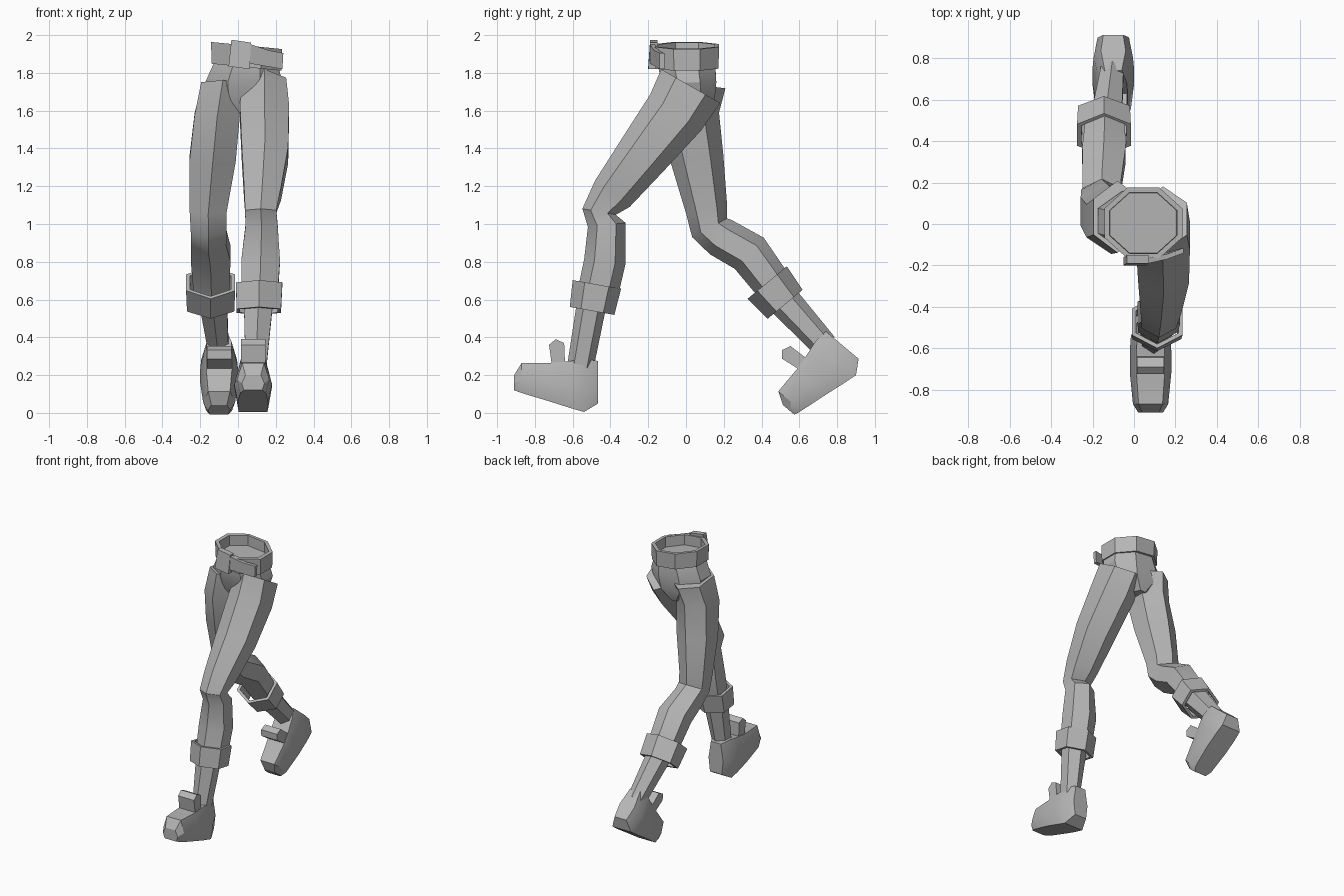
import bpy, bmesh, math
from mathutils import Vector, Matrix

if "Cube" in bpy.data.objects:
    bpy.data.objects.remove(bpy.data.objects["Cube"])

GREY = (0.47, 0.47, 0.47, 1)
grey = bpy.data.materials.new("plain_grey")
grey.use_nodes = True
grey.diffuse_color = GREY
grey.node_tree.nodes["Principled BSDF"].inputs["Base Color"].default_value = GREY


def loft(name, rings, closed=False):
    """Skin a list of rings; cap the ends, or join last to first when closed."""
    bm = bmesh.new()
    loops = [[bm.verts.new(p) for p in ring] for ring in rings]
    count = len(loops[0])
    followers = loops[1:] + loops[:1] if closed else loops[1:]
    for a, b in zip(loops, followers):
        for i in range(count):
            j = (i + 1) % count
            bm.faces.new((a[i], a[j], b[j], b[i]))
    if not closed:
        bm.faces.new(loops[0])
        bm.faces.new(loops[-1])
    bmesh.ops.recalc_face_normals(bm, faces=bm.faces)
    mesh = bpy.data.meshes.new(name)
    bm.to_mesh(mesh)
    bm.free()
    mesh.materials.append(grey)
    ob = bpy.data.objects.new(name, mesh)
    bpy.context.collection.objects.link(ob)
    bpy.ops.object.select_all(action='DESELECT')
    ob.select_set(True)
    bpy.context.view_layer.objects.active = ob
    bpy.ops.object.shade_smooth_by_angle(angle=math.radians(30))


def limb_rings(path, scale=1.0):
    """Six-sided sections square to a path of (x, y, z, depth, width)."""
    centres = [Vector(p[:3]) for p in path]
    rings = []
    for i, (x, y, z, depth, width) in enumerate(path):
        along = centres[min(i + 1, len(path) - 1)] - centres[max(i - 1, 0)]
        ahead = Vector((0, along.z, -along.y)).normalized() * depth / 2 * scale
        aside = Vector((width / math.sqrt(3) * scale, 0, 0))
        angles = [k * math.pi / 3 for k in range(6)]
        rings.append([centres[i] + ahead * math.cos(a) + aside * math.sin(a)
                      for a in angles])
    return rings


def oval(cx, cy, z, rx, ry, slope=0.0):
    """Eight-sided level section, leaning down along x by slope."""
    points = []
    for k in range(8):
        a = (k + 0.5) * math.pi / 4
        x = rx * math.cos(a) * 1.05
        points.append(Vector((cx + x, cy + ry * math.sin(a) * 1.05, z - slope * x)))
    return points


def slab(name, outline, depth):
    """Plate from a front outline pushed back along y."""
    front = [Vector(p) for p in outline]
    loft(name, [front, [p + Vector((0, depth, 0)) for p in front]])


def cuff(name, path):
    """Open rolled band with a wall thickness."""
    outer, inner = limb_rings(path), limb_rings(path, 0.84)
    loft(name, outer + inner[::-1], closed=True)


# Left leg, striding forward
loft("left_trouser_leg", limb_rings([
    (.14, .025, 1.73, .36, .23), (.14, -.055, 1.59, .33, .26),
    (.143, -.23, 1.365, .28, .245), (.13, -.39, 1.16, .23, .195),
    (.12, -.46, 1.065, .18, .165), (.125, -.42, .995, .2, .17),
    (.12, -.43, .8, .22, .205), (.115, -.47, .62, .215, .19)]))
loft("left_ankle", limb_rings([(.11, -.49, .63, .16, .16), (.095, -.56, .24, .14, .11)]))
cuff("left_cuff", [(.112, -.472, .68, .26, .245), (.11, -.497, .54, .24, .235)])

# Right leg, trailing behind
loft("right_trouser_leg", limb_rings([
    (-.08, .035, 1.74, .35, .23), (-.11, .015, 1.58, .32, .24),
    (-.135, .06, 1.34, .28, .245), (-.158, .11, 1.07, .22, .195),
    (-.155, .125, .98, .21, .19), (-.155, .185, .93, .215, .185),
    (-.145, .335, .845, .225, .21), (-.14, .47, .665, .2, .19)]))
loft("right_ankle", limb_rings([(-.135, .485, .63, .18, .15), (-.105, .735, .355, .14, .11)]))
cuff("right_cuff", [(-.145, .43, .69, .27, .26), (-.145, .525, .575, .24, .25)])

# Seat of the trousers
loft("trouser_seat", [oval(.02, .03, 1.57, .05, .09), oval(.025, .025, 1.65, .18, .13),
                      oval(.03, .015, 1.75, .21, .15), oval(.045, .005, 1.83, .18, .155, .1),
                      oval(.045, .005, 1.87, .165, .15, .1)])

# Belt, buckle and loose strap end
loft("belt", [oval(.045, .005, z, .19 * s, .172 * s, .1)
              for z, s in ((1.83, 1), (1.945, 1.02), (1.945, .88), (1.83, .88))], closed=True)
slab("buckle", [(-.05, -.2, 1.835), (.06, -.2, 1.82),
                (.07, -.19, 1.96), (-.035, -.19, 1.975)], .04)
slab("strap_end", [(.06, -.19, 1.85), (.235, -.14, 1.82), (.24, -.14, 1.905),
                   (.16, -.17, 1.92), (.07, -.19, 1.95)], .025)

# Shoes: stations give y, sole height, top height and half width
stations = [(-.91, .12, .2, .06), (-.87, .105, .265, .085), (-.72, .06, .265, .1),
            (-.61, .025, .275, .1), (-.54, .005, .285, .095), (-.465, .05, .275, .06)]
half = [(.8, 0), (1, .45), (.68, 1)]
section = half + [(-u, v) for u, v in reversed(half)]
flap = [(-.71, .25), (-.725, .36), (-.69, .39), (-.645, .37), (-.64, .25)]
heel = Vector((0, -.54, .005))
for side, turn, place in (("left", 0, (.08, -.54, .005)), ("right", 50, (-.1, .9, .2))):
    pose = (Matrix.Translation(place) @ Matrix.Rotation(math.radians(turn), 4, 'X')
            @ Matrix.Translation(-heel))
    loft(side + "_shoe", [[pose @ Vector((u * w, y, low + v * (high - low)))
                           for u, v in section] for y, low, high, w in stations])
    loft(side + "_shoe_tongue", [[pose @ Vector((x, y, z)) for y, z in flap]
                                 for x in (-.065, .065)])
